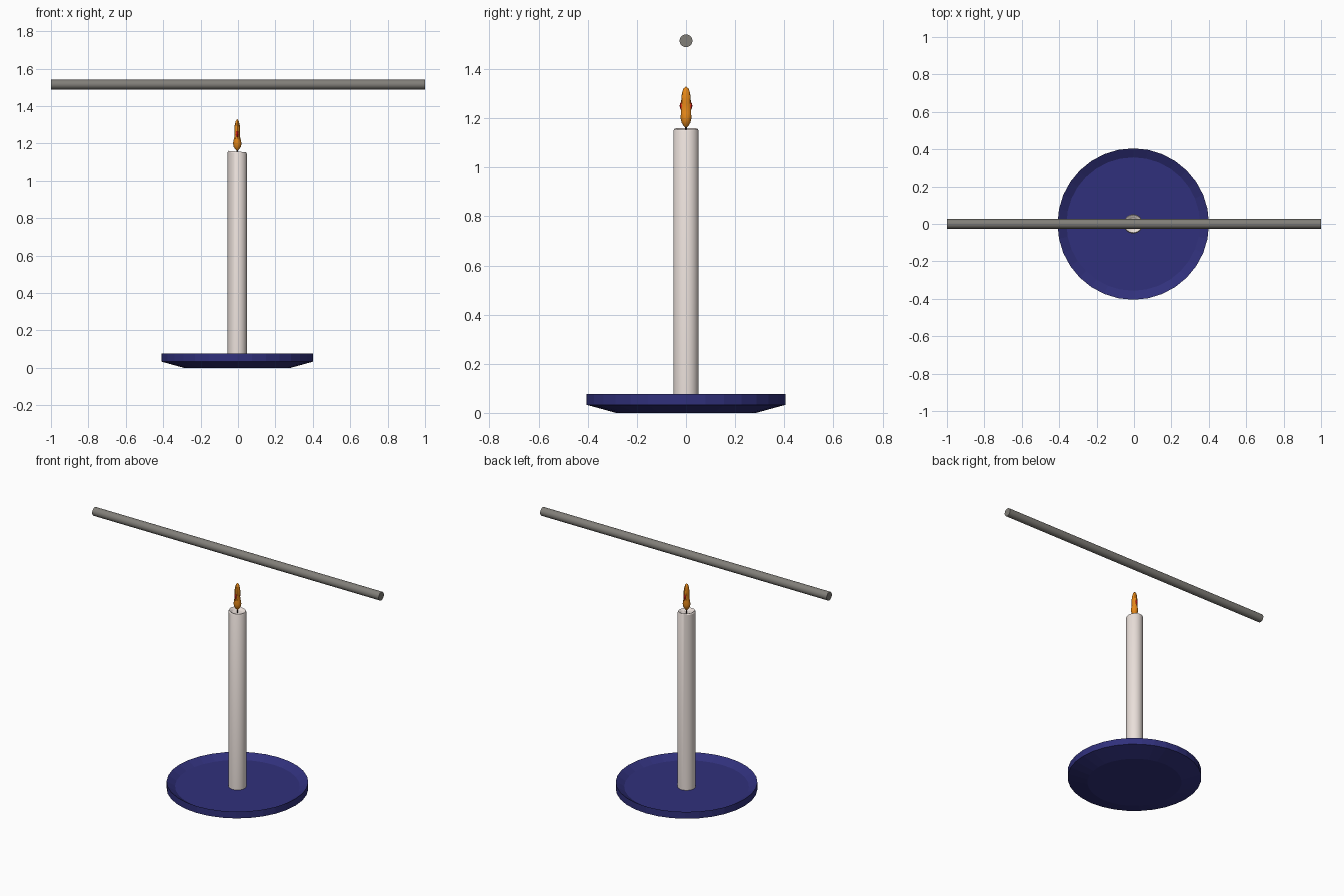
import bpy, bmesh, math

if "Cube" in bpy.data.objects:
    bpy.data.objects.remove(bpy.data.objects["Cube"])

CX = -0.004  # plate and candle axis


def material(name, rgb):
    m = bpy.data.materials.new(name)
    m.diffuse_color = (*rgb, 1)
    m.use_nodes = True
    m.node_tree.nodes["Principled BSDF"].inputs["Base Color"].default_value = m.diffuse_color
    return m


def lathe(name, rings, mat, sides=32, shear=None, angle=30):
    """Rings are (rx, ry, z); a ring of zero radius becomes a pole."""
    bm = bmesh.new()
    loops = []
    for rx, ry, z in rings:
        count = 1 if rx == 0 else sides
        loop = []
        for i in range(count):
            a = 2 * math.pi * i / sides
            x, y = rx * math.cos(a), ry * math.sin(a)
            loop.append(bm.verts.new((CX + x, y, z + (shear(x, z) if shear else 0))))
        loops.append(loop)
    for a, b in zip(loops, loops[1:]):
        for i in range(sides):
            j = (i + 1) % sides
            if len(a) == 1:
                bm.faces.new((a[0], b[j], b[i]))
            elif len(b) == 1:
                bm.faces.new((a[i], a[j], b[0]))
            else:
                bm.faces.new((a[i], a[j], b[j], b[i]))
    bmesh.ops.recalc_face_normals(bm, faces=bm.faces)
    mesh = bpy.data.meshes.new(name)
    bm.to_mesh(mesh)
    bm.free()
    ob = bpy.data.objects.new(name, mesh)
    bpy.context.collection.objects.link(ob)
    mesh.materials.append(mat)
    if angle:
        bpy.ops.object.select_all(action='DESELECT')
        bpy.context.view_layer.objects.active = ob
        ob.select_set(True)
        bpy.ops.object.shade_smooth_by_angle(angle=math.radians(angle))
    return ob


def round_rings(profile):
    return [(r, r, z) for r, z in profile]


navy = material("navy_glaze", (0.03, 0.03, 0.2))
wax = material("wax", (0.82, 0.74, 0.70))
orange = material("flame_orange", (0.8, 0.25, 0.01))
red = material("flame_red", (0.8, 0.02, 0.01))
black = material("charred", (0.03, 0.02, 0.02))
metal = material("rod_metal", (0.22, 0.21, 0.19))

# Dish with flared foot and sloping inner rim
lathe("plate", round_rings([(0, 0), (0.285, 0), (0.405, 0.033), (0.405, 0.076),
                            (0.357, 0.047), (0, 0.047)]), navy, angle=0)

# Candle with a slightly tilted, hollowed top
lathe("candle", round_rings([(0, 0.045), (0.051, 0.045), (0.051, 1.15), (0.047, 1.157),
                             (0.041, 1.155), (0.03, 1.145), (0, 1.14)]), wax,
      shear=lambda x, z: -0.08 * x if z > 1 else 0)

# Wick
lathe("wick", round_rings([(0, 1.135), (0.004, 1.135), (0.003, 1.18), (0, 1.18)]), black, 8)

# Flame: teardrop, pinched at the middle when seen from the front
lathe("flame", [(0, 0, 1.158), (0.010, 0.010, 1.168), (0.019, 0.018, 1.182), (0.023, 0.022, 1.20),
                (0.019, 0.021, 1.22), (0.014, 0.020, 1.24), (0.015, 0.020, 1.26),
                (0.016, 0.019, 1.28), (0.013, 0.017, 1.30), (0.008, 0.011, 1.32),
                (0, 0, 1.33)], orange, 12)

# Red core showing through the front and back of the flame
core = []
for i in range(9):
    t = math.pi * i / 8
    s = 0 if i in (0, 8) else math.sin(t)
    core.append((0.011 * s, 0.026 * s, 1.25 - 0.026 * math.cos(t)))
lathe("flame_core", core, red, 12)

# Horizontal rod above the flame
bpy.ops.mesh.primitive_cylinder_add(vertices=32, radius=0.026, depth=2,
                                    location=(0, 0, 1.515), rotation=(0, math.pi / 2, 0))
rod = bpy.context.object
rod.name = "rod"
rod.data.materials.append(metal)
bpy.ops.object.shade_smooth_by_angle(angle=math.radians(30))
